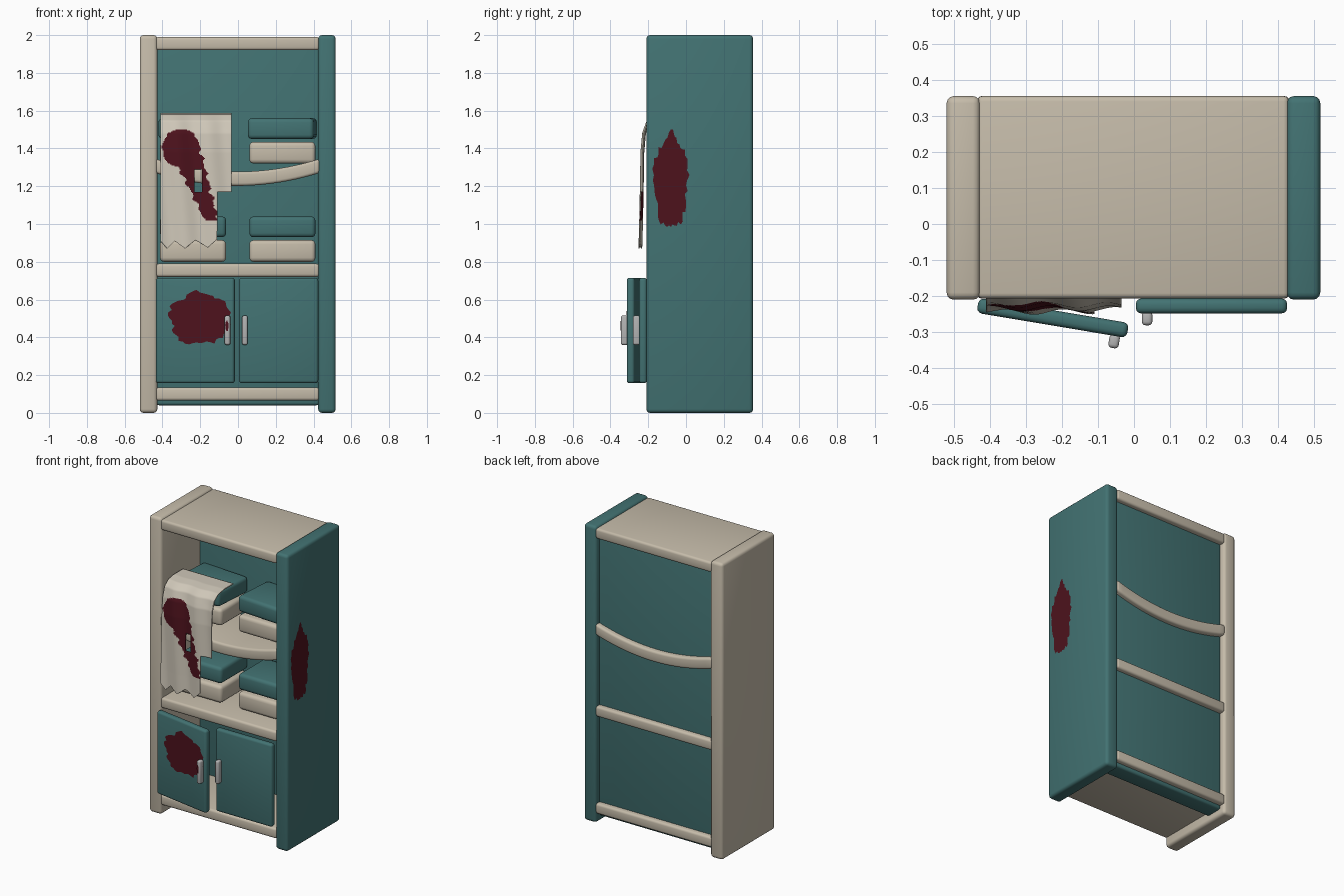
import bpy, bmesh, math, random
from mathutils import Vector, Matrix

if "Cube" in bpy.data.objects:
    bpy.data.objects.remove(bpy.data.objects["Cube"])

random.seed(4)


def material(name, rgb):
    m = bpy.data.materials.new(name)
    m.diffuse_color = (*rgb, 1)
    m.use_nodes = True
    m.node_tree.nodes["Principled BSDF"].inputs["Base Color"].default_value = m.diffuse_color
    return m


TEAL = material("teal", (0.055, 0.17, 0.17))
BEIGE = material("beige", (0.56, 0.50, 0.40))
LINEN = material("linen", (0.62, 0.57, 0.48))
BLOOD = material("dark_red", (0.075, 0.006, 0.012))
METAL = material("metal", (0.45, 0.45, 0.45))


def finish(name, bm, *mats):
    me = bpy.data.meshes.new(name)
    bm.to_mesh(me)
    bm.free()
    ob = bpy.data.objects.new(name, me)
    bpy.context.collection.objects.link(ob)
    for m in mats:
        me.materials.append(m)
    bpy.ops.object.select_all(action='DESELECT')
    ob.select_set(True)
    bpy.context.view_layer.objects.active = ob
    bpy.ops.object.shade_smooth_by_angle(angle=math.radians(40))
    return ob


def box(name, x, y, z, mat, r=0.015, turn=0, sag=0):
    """Rounded box from (min, max) ranges, optionally turned about z or sagging in the middle."""
    size = Vector((x[1] - x[0], y[1] - y[0], z[1] - z[0]))
    mid = Vector((x[0] + x[1], y[0] + y[1], z[0] + z[1])) / 2
    bm = bmesh.new()
    bmesh.ops.create_cube(bm, size=1)
    bmesh.ops.scale(bm, vec=size, verts=bm.verts)
    bmesh.ops.bevel(bm, geom=bm.edges[:], offset=r, segments=3, profile=0.5, affect='EDGES')
    if sag:
        for i in range(1, 20):
            bmesh.ops.bisect_plane(bm, geom=bm.verts[:] + bm.edges[:] + bm.faces[:],
                                   plane_co=(size.x * (i / 20 - 0.5), 0, 0), plane_no=(1, 0, 0))
        for v in bm.verts:
            v.co.z -= sag * (1 - (2 * v.co.x / size.x) ** 2)
    ob = finish(name, bm, mat)
    ob.matrix_world = Matrix.Translation(mid) @ Matrix.Rotation(math.radians(turn), 4, 'Z')
    return ob


def stain(name, centre, u, v, ru, rv):
    """Flat ragged splash spanned by directions u and v."""
    bm = bmesh.new()
    n, ring = 56, []
    for i in range(n):
        a = 2 * math.pi * i / n
        k = random.uniform(0.86, 1.02) + 0.05 * math.sin(5 * a)
        ring.append(bm.verts.new(Vector(centre) + u * (ru * k * math.cos(a)) + v * (rv * k * math.sin(a))))
    hub = bm.verts.new(centre)
    for i in range(n):
        bm.faces.new((hub, ring[i], ring[(i + 1) % n]))
    return finish(name, bm, BLOOD)


X, Y, Z = Vector((1, 0, 0)), Vector((0, 1, 0)), Vector((0, 0, 1))

# Carcass
box("left_side", (-0.52, -0.427), (-0.21, 0.355), (0, 2), BEIGE, 0.02)
box("right_side", (0.424, 0.517), (-0.21, 0.355), (0, 2), TEAL, 0.02)
box("back_panel", (-0.432, 0.43), (0.2, 0.32), (0.04, 1.96), TEAL)
for name, z in (("top_board", 1.92), ("middle_shelf", 0.72), ("bottom_shelf", 0.065)):
    box(name, (-0.435, 0.43), (-0.207, 0.355), (z, z + 0.07), BEIGE)
box("sagging_shelf", (-0.437, 0.432), (-0.207, 0.355), (1.27, 1.345), BEIGE, sag=0.068)

# Folded linen stacks
for side, x in (("left", (-0.413, -0.063)), ("right", (0.06, 0.41))):
    for level, z in (("lower", 0.80), ("upper", 1.32)):
        tilt = -4 if level == "upper" else 0
        box(f"{side}_{level}_light_linen", x, (-0.09, 0.2), (z, z + 0.115), BEIGE, 0.022)
        box(f"{side}_{level}_teal_linen", x, (-0.09, 0.2), (z + 0.13, z + 0.24), TEAL, 0.022, tilt)

# Doors: the right one shut, the left one ajar on its hinge
box("right_door", (0.005, 0.425), (-0.248, -0.207), (0.157, 0.715), TEAL)
box("right_handle", (0.022, 0.051), (-0.281, -0.243), (0.36, 0.515), METAL, 0.01)
hinge = Matrix.Translation((-0.43, -0.205, 0)) @ Matrix.Rotation(math.radians(-9.5), 4, 'Z')
ajar = [
    box("left_door", (0, 0.422), (-0.042, 0), (0.157, 0.715), TEAL),
    box("left_handle", (0.375, 0.404), (-0.076, -0.037), (0.36, 0.515), METAL, 0.01),
    stain("door_stain", (0.24, -0.0435, 0.50), X, Z, 0.175, 0.145),
    stain("handle_stain", (0.3895, -0.0775, 0.46), X, Z, 0.009, 0.03),
]
for ob in ajar:
    ob.matrix_world = hinge @ ob.matrix_world

# Splash on the right side
stain("side_stain", (0.5185, -0.08, 1.23), Y, Z, 0.095, 0.26)

# Torn cloth hanging from the upper left stack
PATH = [(0.0, 1.585), (-0.1, 1.585), (-0.16, 1.575), (-0.2, 1.545), (-0.222, 1.48),
        (-0.231, 1.38), (-0.234, 1.2), (-0.238, 1.0), (-0.242, 0.86)]
TEETH = [(-0.415, 0.915), (-0.375, 0.87), (-0.335, 0.91), (-0.28, 0.87),
         (-0.225, 0.915), (-0.16, 0.875), (-0.11, 0.92)]


def lerp(table, t):
    for (a, p), (b, q) in zip(table, table[1:]):
        if a <= t <= b:
            return p + (q - p) * (t - a) / (b - a)
    return table[-1][1]


def in_stain(x, z):
    # Round blot with a ragged tail running down to the right
    wob = 0.007 * math.sin(90 * z) + 0.005 * math.sin(160 * z + 40 * x)
    if math.hypot(x + 0.302, z - 1.40) < 0.1 + wob * 0.4:
        return True
    t = (1.42 - z) / 0.4
    return 0 <= t <= 1 and abs(x - (-0.29 + 0.15 * t)) < 0.085 - 0.05 * t + wob


lengths = [0]
for (a, b), (c, d) in zip(PATH, PATH[1:]):
    lengths.append(lengths[-1] + math.hypot(c - a, d - b))
along_y = [(s, p[0]) for s, p in zip(lengths, PATH)]
along_z = [(s, p[1]) for s, p in zip(lengths, PATH)]

bm = bmesh.new()
COLS, ROWS = 75, 160
grid = []
for j in range(ROWS + 1):
    s = lengths[-1] * j / ROWS
    y0, z0 = lerp(along_y, s), lerp(along_z, s)
    row = []
    for i in range(COLS + 1):
        x = -0.41 + 0.005 * i
        fold = 0.007 * math.sin(38 * x + 3 * z0) * min(1, s / 0.25)
        row.append(bm.verts.new((x, y0 + fold, max(z0, lerp(TEETH, x)))))
    grid.append(row)
for j in range(ROWS):
    for i in range(COLS):
        quad = (grid[j][i], grid[j + 1][i], grid[j + 1][i + 1], grid[j][i + 1])
        c = sum((v.co for v in quad), Vector()) / 4
        missing = c.z < 1.17 and c.x > -0.11
        hole = -0.23 < c.x < -0.19 and 1.17 < c.z < 1.285
        flat = quad[0].co.z - quad[1].co.z < 1e-6 and quad[3].co.z - quad[2].co.z < 1e-6 and c.z < 1
        if not (missing or hole or flat):
            f = bm.faces.new(quad)
            f.material_index = 1 if in_stain(c.x, c.z) and c.y < -0.15 else 0
bmesh.ops.delete(bm, geom=[v for v in bm.verts if not v.link_faces], context='VERTS')
cloth = finish("torn_cloth", bm, LINEN, BLOOD)
thick = cloth.modifiers.new("thickness", 'SOLIDIFY')
thick.thickness = 0.006
thick.offset = 0
